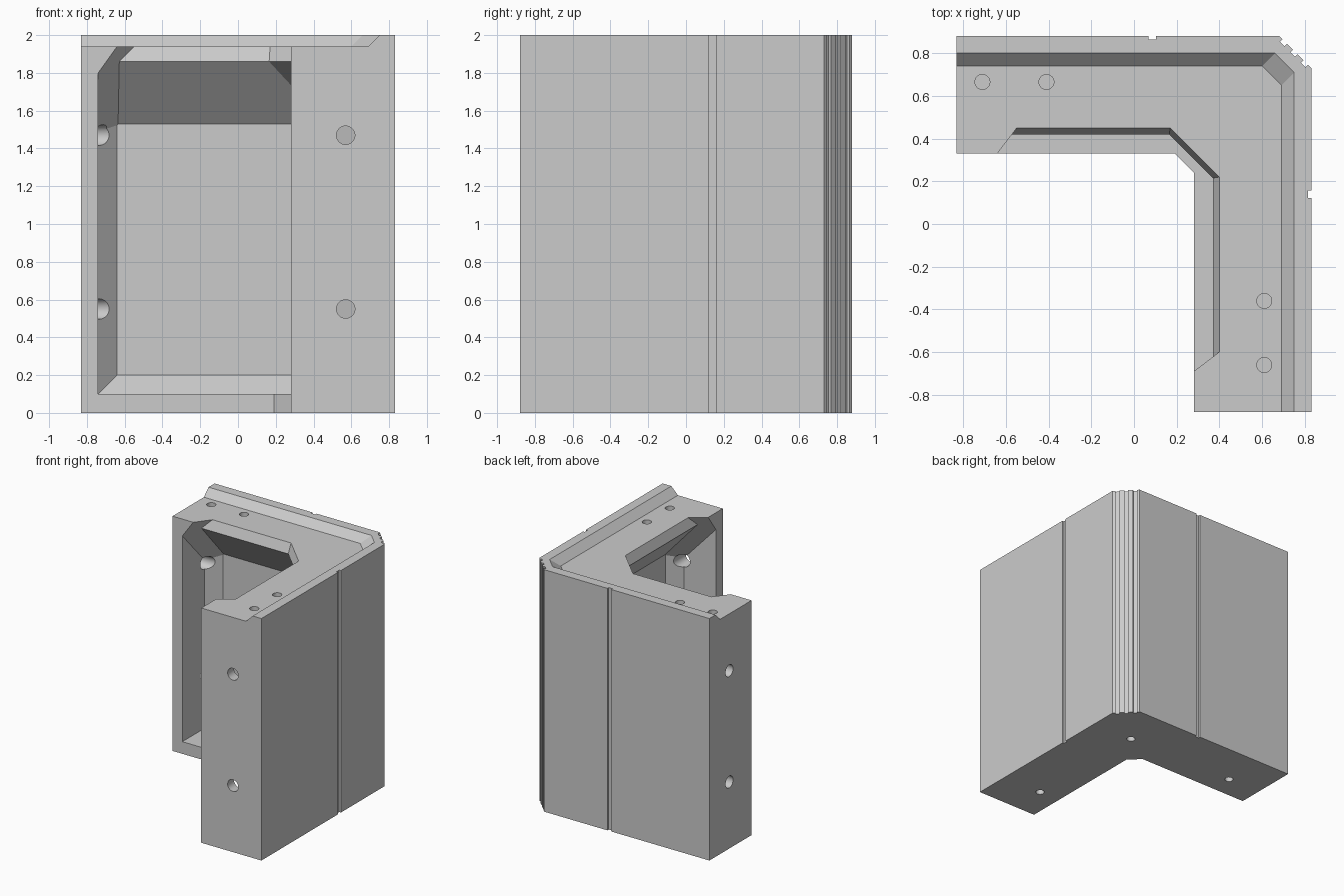
import bpy, bmesh, math
from mathutils import Vector, Matrix

if "Cube" in bpy.data.objects:
    bpy.data.objects.remove(bpy.data.objects["Cube"])

grey = bpy.data.materials.new("concrete grey")
grey.diffuse_color = (0.6, 0.6, 0.6, 1)
grey.use_nodes = True
grey.node_tree.nodes["Principled BSDF"].inputs["Base Color"].default_value = grey.diffuse_color


def to_object(bm, name):
    bmesh.ops.recalc_face_normals(bm, faces=bm.faces)
    me = bpy.data.meshes.new(name)
    bm.to_mesh(me)
    bm.free()
    ob = bpy.data.objects.new(name, me)
    bpy.context.collection.objects.link(ob)
    me.materials.append(grey)
    return ob


def sweep_corner(profile, x_end, y_end):
    """Sweep (depth, height, corner offset) points along both legs of the corner."""
    bm = bmesh.new()
    rings = []
    stations = [lambda d, o: (x_end, d), lambda d, o: (d - o, d),
                lambda d, o: (d - 0.05, d - o + 0.05), lambda d, o: (d - 0.05, y_end)]
    for st in stations:
        rings.append([bm.verts.new((*st(d, o), z)) for d, z, o in profile])
    n = len(profile)
    for a, b in zip(rings, rings[1:]):
        for i in range(n):
            j = (i + 1) % n
            bm.faces.new((a[i], a[j], b[j], b[i]))
    bm.faces.new(rings[0])
    bm.faces.new(rings[-1])
    bmesh.ops.recalc_face_normals(bm, faces=bm.faces)
    return bm


def cut(target, cutter):
    cutter.hide_render = True
    mod = target.modifiers.new("cut", 'BOOLEAN')
    mod.operation = 'DIFFERENCE'
    mod.solver = 'EXACT'
    mod.object = cutter
    bpy.context.view_layer.objects.active = target
    bpy.ops.object.modifier_apply(modifier=mod.name)
    bpy.data.objects.remove(cutter)


# solid corner block with raised outer lip
block = to_object(sweep_corner([
    (0.33, 0, 0.14), (0.88, 0, 0.20), (0.88, 2, 0.20),
    (0.80, 2, 0.14), (0.74, 1.94, 0.14), (0.33, 1.94, 0.14)], -0.83, -0.88),
    "corner_block")

# hollow inside, open to the inner side and the top
bm = sweep_corner([
    (0.22, 0.10, 0.14), (0.62, 0.10, 0.25), (0.72, 0.20, 0.25), (0.72, 1.53, 0.25),
    (0.42, 1.86, 0.255), (0.51, 2.10, 0.33), (0.22, 2.10, 0.14)], -0.74, -0.79)
for co, no in (((-0.74, 0.62, 0), (-1, 1, 0)),
               ((-0.74, 0.33, 1.80), (-1.31, 1, 0.935))):
    for swap in (False, True):
        if swap:  # same bevel at the end of the other leg
            co = (co[1] - 0.05, co[0] - 0.05, co[2])
            no = (no[1], no[0], no[2])
        bmesh.ops.bisect_plane(bm, geom=bm.verts[:] + bm.edges[:] + bm.faces[:], dist=1e-5,
                               plane_co=co, plane_no=Vector(no).normalized(), clear_outer=True)
        bmesh.ops.holes_fill(bm, edges=[e for e in bm.edges if e.is_boundary], sides=0)
cut(block, to_object(bm, "hollow_cutter"))

# drilled holes and grooves
bm = bmesh.new()


def drill(start, end, r1, r2):
    a, b = Vector(start), Vector(end)
    rot = Vector((0, 0, 1)).rotation_difference(b - a).to_matrix().to_4x4()
    bmesh.ops.create_cone(bm, cap_ends=True, segments=32, radius1=r1, radius2=r2,
                          depth=(b - a).length, matrix=Matrix.Translation((a + b) / 2) @ rot)


def groove(x, y, angle, width, depth):
    """Vertical groove, slightly undercut-free box centred on the surface."""
    m = (Matrix.Translation((x, y, 1)) @ Matrix.Rotation(angle, 4, 'Z')
         @ Matrix.Diagonal((depth * 2, width, 2.4, 1)))
    bmesh.ops.create_cube(bm, size=1, matrix=m)


for z in (0.55, 1.47):                       # end holes
    drill((-0.86, 0.62, z), (-0.64, 0.62, z), 0.047, 0.06)
    drill((0.57, -0.91, z), (0.57, -0.69, z), 0.047, 0.06)
for x, y in ((-0.71, 0.665), (-0.41, 0.665), (0.61, -0.36), (0.61, -0.66)):  # top holes
    drill((x, y, 1.82), (x, y, 2.05), 0.035, 0.035)
for x, y in ((-0.53, 0.52), (0.46, 0.51), (0.47, -0.58)):                    # floor holes
    drill((x, y, -0.05), (x, y, 0.15), 0.033, 0.033)
groove(0.085, 0.88, math.pi / 2, 0.036, 0.017)
groove(0.83, 0.14, 0, 0.036, 0.015)
for i in (-1, 0, 1):                         # ribs of the outer corner
    groove(0.755 + i * 0.049, 0.805 - i * 0.049, math.pi / 4, 0.03, 0.016)
cut(block, to_object(bm, "detail_cutter"))

block.select_set(True)
bpy.context.view_layer.objects.active = block
bpy.ops.object.shade_smooth_by_angle(angle=math.radians(25))
